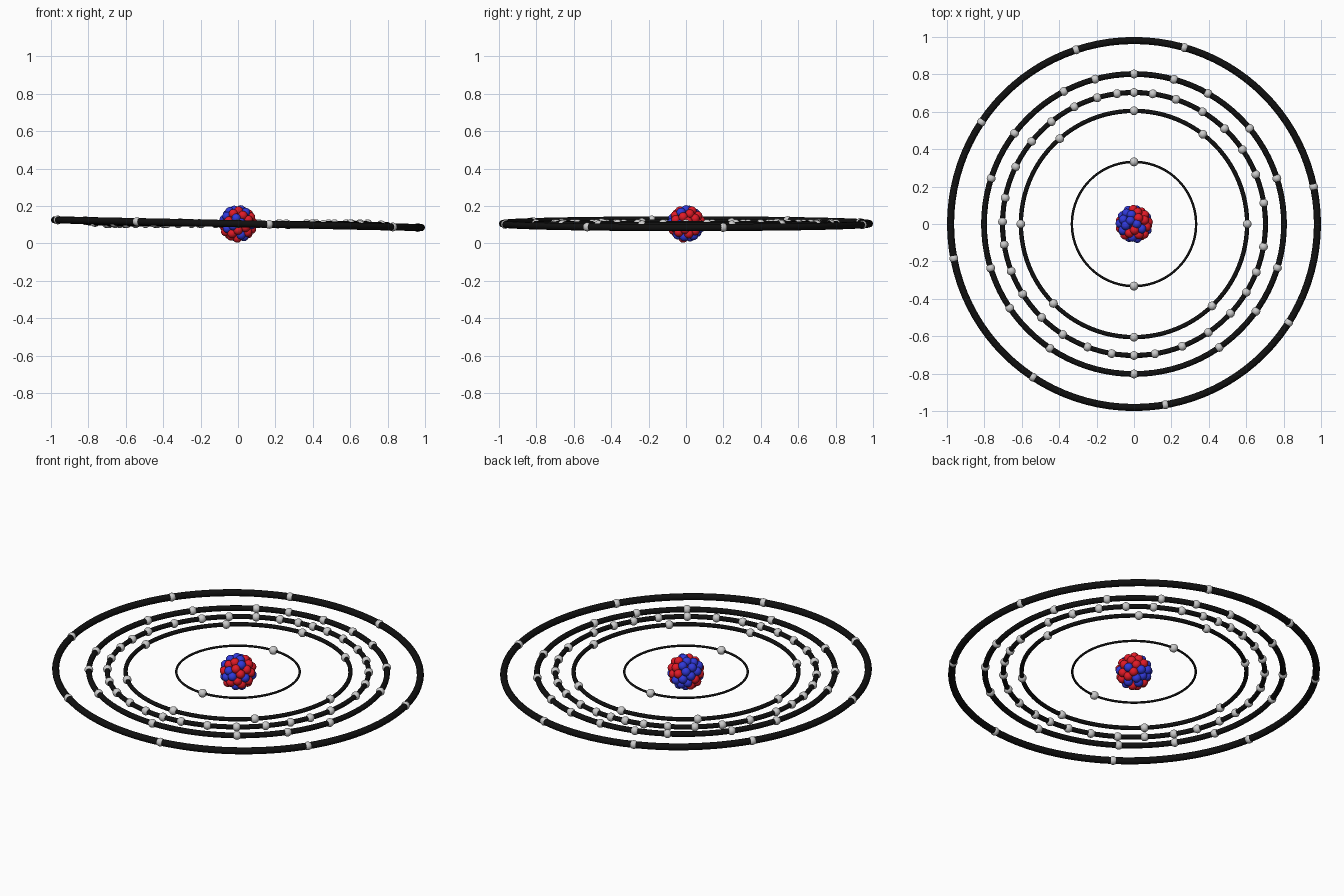
import bpy, math, random
from mathutils import Vector, Matrix

if "Cube" in bpy.data.objects:
    bpy.data.objects.remove(bpy.data.objects["Cube"])

random.seed(4)
CENTRE = Vector((0, 0, 0.105))


def material(name, rgb):
    m = bpy.data.materials.new(name)
    m.diffuse_color = (*rgb, 1)
    m.use_nodes = True
    m.node_tree.nodes["Principled BSDF"].inputs["Base Color"].default_value = m.diffuse_color
    return m


RED = material("red", (0.75, 0.01, 0.02))
BLUE = material("blue", (0.03, 0.04, 0.7))
BLACK = material("black", (0.005, 0.005, 0.005))


def smooth(ob):
    for p in ob.data.polygons:
        p.use_smooth = True


def ball_mesh(name, radius, mat=None):
    bpy.ops.mesh.primitive_uv_sphere_add(segments=20, ring_count=12, radius=radius)
    ob = bpy.context.object
    smooth(ob)
    mesh = ob.data
    mesh.name = name
    if mat:
        mesh.materials.append(mat)
    bpy.data.objects.remove(ob)
    return mesh


def place(name, mesh, loc):
    ob = bpy.data.objects.new(name, mesh)
    ob.location = loc
    bpy.context.collection.objects.link(ob)


# Nucleus: packed balls in an outer shell and an inner core
proton = ball_mesh("proton", 0.0245, RED)
neutron = ball_mesh("neutron", 0.0245, BLUE)


def shell(count, radius):
    for i in range(count):
        z = 1 - 2 * (i + 0.5) / count
        a = i * math.pi * (3 - math.sqrt(5))
        s = math.sqrt(1 - z * z)
        r = radius * random.uniform(0.96, 1.02)
        is_blue = random.random() < 0.36
        place("neutron" if is_blue else "proton", neutron if is_blue else proton,
              CENTRE + r * Vector((s * math.cos(a), s * math.sin(a), z)))


shell(50, 0.078)
shell(14, 0.042)

# Orbits: ring radius, sideways tilt in degrees, electron angles
orbits = [
    (0.332, 0, [90, 270]),
    (0.605, 0, [0, 52.5, 90, 131, 180, 224.6, 270, 313.6]),
    (0.703, 0, [90, 81.8, 71.4, 58.6, 46.5, 34.5, 22.1, 9.2, -10, -21.5, -31.3,
                -42.8, -55.6, -68.5, -80.8, -90, -99.8, -110.7, 237.2, 225.3,
                212.2, 201, 189, 179, 168.5, 154.2, 141.1, 128.9, 117, 106.2, 97.4]),
    (0.802, 0.5, [90, 74.6, 60.5, 39.6, 17.7, -17, -35.6, -55.4, -90, 235.9,
                  214.1, 197.1, 162.3, 142.8, 117.9, 105]),
    (0.981, 1.2, [11.7, 74.1, 108.4, 146.3, 190.8, 236.6, 279.8, 327.5]),
]
electron = ball_mesh("electron", 0.0235)
for n, (radius, tilt, angles) in enumerate(orbits, 1):
    rot = Matrix.Rotation(math.radians(tilt), 3, 'Y')
    bpy.ops.mesh.primitive_torus_add(major_radius=radius, minor_radius=radius * 0.0193,
                                     major_segments=96, minor_segments=12,
                                     location=CENTRE, rotation=rot.to_euler())
    ring = bpy.context.object
    ring.name = f"orbit_ring_{n}"
    ring.data.materials.append(BLACK)
    smooth(ring)
    for a in angles:
        t = math.radians(a)
        place(f"electron_{n}", electron,
              CENTRE + rot @ Vector((radius * math.cos(t), radius * math.sin(t), 0)))
